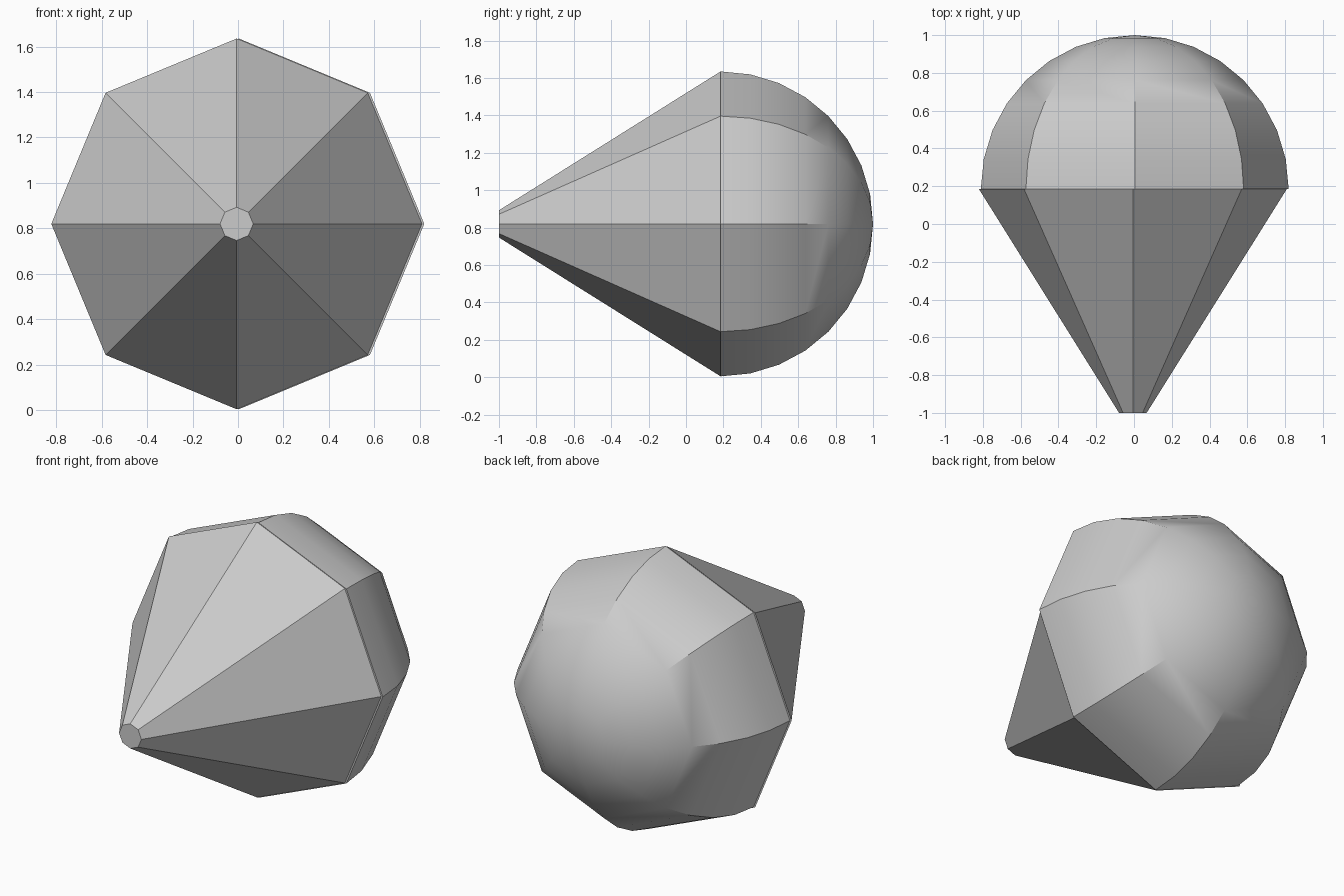
import bpy, bmesh, math

if "Cube" in bpy.data.objects:
    bpy.data.objects.remove(bpy.data.objects["Cube"])

SIDES, RINGS = 8, 8
RADIUS, RIM_Y, MID_Z = 0.815, 0.185, 0.82

grey = bpy.data.materials.new("plain grey")
grey.diffuse_color = (0.6, 0.6, 0.6, 1)
grey.use_nodes = True
grey.node_tree.nodes["Principled BSDF"].inputs["Base Color"].default_value = grey.diffuse_color


def lathe(name, profile, x):
    """Closed eight-sided solid about the y axis; profile is (radius, y) front to back."""
    bm = bmesh.new()
    loops = []
    for r, y in profile:
        if r < 1e-4:
            loops.append([bm.verts.new((x, y, MID_Z))] * SIDES)
            continue
        angles = [2 * math.pi * i / SIDES for i in range(SIDES)]
        loops.append([bm.verts.new((x + r * math.cos(a), y, MID_Z + r * math.sin(a)))
                      for a in angles])
    for a, b in zip(loops, loops[1:]):
        for i in range(SIDES):
            j = (i + 1) % SIDES
            corners = list(dict.fromkeys((a[i], a[j], b[j], b[i])))
            bm.faces.new(corners)
    for loop in (loops[0], loops[-1]):
        if len(set(loop)) == SIDES:
            bm.faces.new(loop)
    bmesh.ops.recalc_face_normals(bm, faces=bm.faces)
    mesh = bpy.data.meshes.new(name)
    bm.to_mesh(mesh)
    bm.free()
    mesh.materials.append(grey)
    ob = bpy.data.objects.new(name, mesh)
    bpy.context.collection.objects.link(ob)
    return ob


# Faceted cone with a blunt tip
lathe("cone", [(0.073, -1.0), (RADIUS, RIM_Y)], -0.006)

# Rounded dome behind the cone, slightly off the cone's axis
steps = [math.pi / 2 * i / RINGS for i in range(RINGS + 1)]
dome = lathe("dome", [(RADIUS * math.cos(t), RIM_Y + RADIUS * math.sin(t)) for t in steps], 0.004)
bpy.context.view_layer.objects.active = dome
dome.select_set(True)
bpy.ops.object.shade_smooth_by_angle(angle=math.radians(30))
